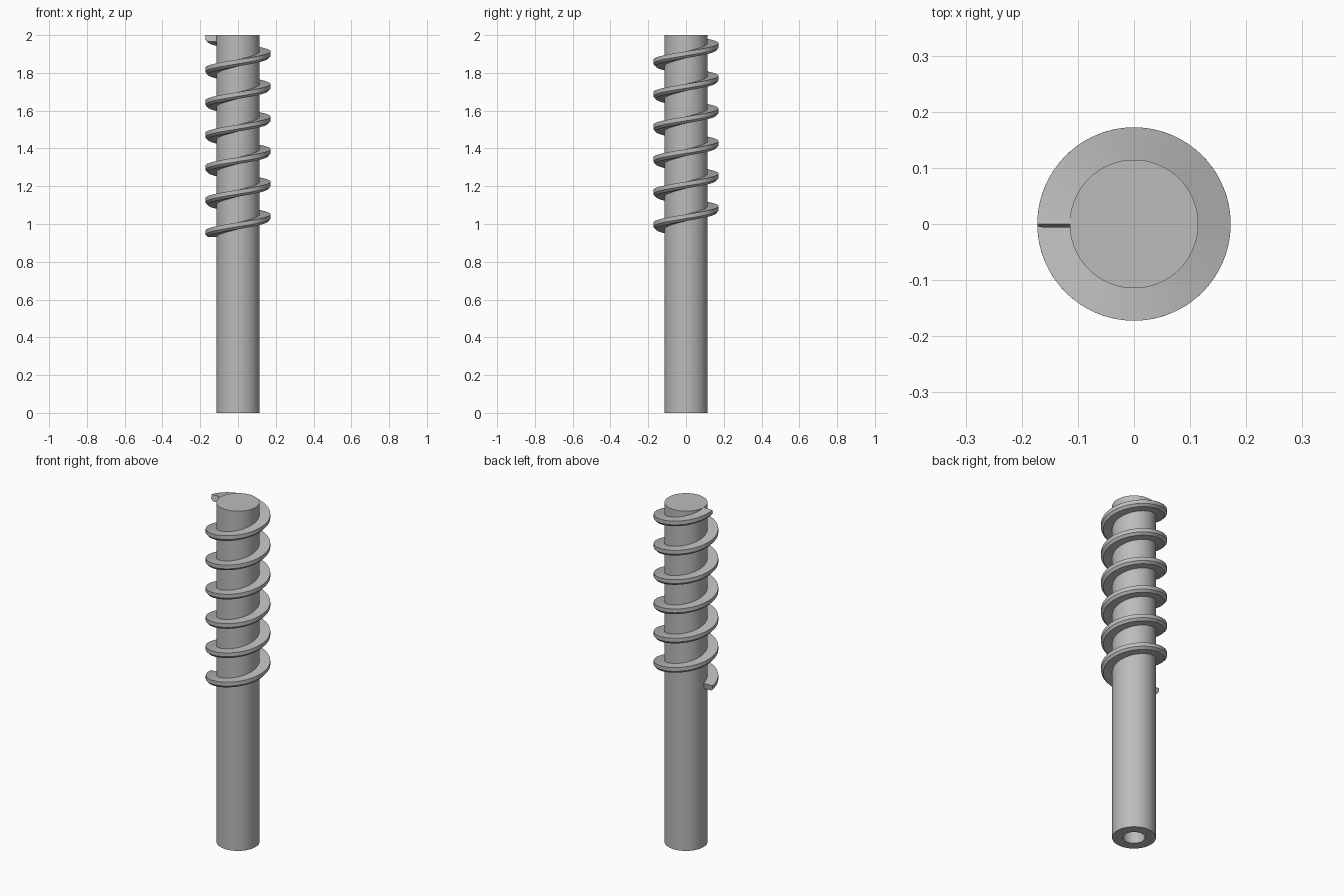
import bpy, bmesh
from math import pi, cos, sin, atan2, radians
from mathutils import Vector

if "Cube" in bpy.data.objects:
    bpy.data.objects.remove(bpy.data.objects["Cube"], do_unlink=True)

SHAFT_R, THREAD_R, HOLE_R = 0.1145, 0.1723, 0.058
HEIGHT, HOLE_DEPTH = 2.0, 1.0
TURNS, PITCH, THREAD_H = 6, 0.1725, 0.035
STEPS = 72

steel = bpy.data.materials.new("grey_metal")
steel.use_nodes = True
grey = (0.5, 0.5, 0.5, 1)
steel.diffuse_color = grey
steel.node_tree.nodes["Principled BSDF"].inputs["Base Color"].default_value = grey


def finish(name, bm):
    bmesh.ops.recalc_face_normals(bm, faces=bm.faces)
    mesh = bpy.data.meshes.new(name)
    bm.to_mesh(mesh)
    bm.free()
    obj = bpy.data.objects.new(name, mesh)
    bpy.context.collection.objects.link(obj)
    mesh.materials.append(steel)
    bpy.ops.object.select_all(action="DESELECT")
    obj.select_set(True)
    bpy.context.view_layer.objects.active = obj
    bpy.ops.object.shade_smooth_by_angle(angle=radians(25))


# Shaft: turned profile with a blind hole in its lower end
bm = bmesh.new()
profile = [(0, HOLE_DEPTH), (HOLE_R, HOLE_DEPTH), (HOLE_R, 0),
           (SHAFT_R, 0), (SHAFT_R, HEIGHT), (0, HEIGHT)]
verts = [bm.verts.new((r, 0, z)) for r, z in profile]
edges = [bm.edges.new(pair) for pair in zip(verts, verts[1:])]
bmesh.ops.spin(bm, geom=verts + edges, cent=(0, 0, 0), axis=(0, 0, 1),
               angle=2 * pi, steps=STEPS)
bmesh.ops.remove_doubles(bm, verts=bm.verts, dist=1e-4)
finish("shaft", bm)

# Thread: flat-topped section with a lower chamfer, swept square to the helix
bm = bmesh.new()
section = [(SHAFT_R - 0.012, 0), (THREAD_R, 0), (THREAD_R, -0.022),
           (THREAD_R - 0.012, -THREAD_H), (SHAFT_R - 0.012, -THREAD_H)]
lead = atan2(PITCH, 2 * pi * (SHAFT_R + THREAD_R) / 2)
rings = []
for i in range(TURNS * STEPS + 1):
    a = pi + 2 * pi * i / STEPS
    z = HEIGHT - PITCH * (TURNS - i / STEPS)
    out = Vector((cos(a), sin(a), 0))
    up = Vector((sin(a) * sin(lead), -cos(a) * sin(lead), cos(lead)))
    rings.append([bm.verts.new(out * r + up * h + Vector((0, 0, z)))
                  for r, h in section])
n = len(section)
for a, b in zip(rings, rings[1:]):
    for k in range(n):
        m = (k + 1) % n
        bm.faces.new((a[k], a[m], b[m], b[k]))
bm.faces.new(rings[0])
bm.faces.new(rings[-1])
finish("spiral_thread", bm)
